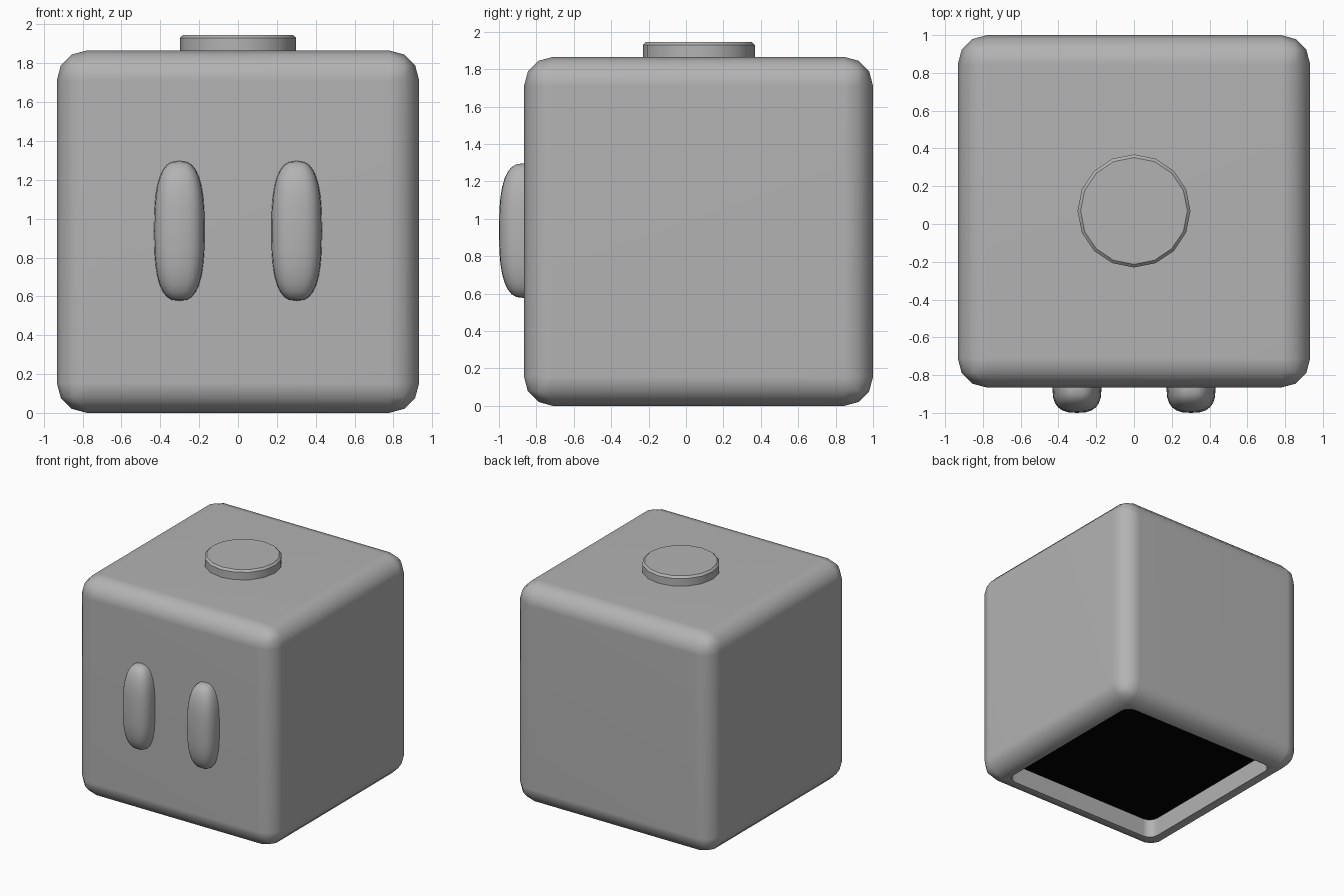
import bpy, bmesh, math
from mathutils import Matrix, Vector

if "Cube" in bpy.data.objects:
    bpy.data.objects.remove(bpy.data.objects["Cube"])


def material(name, value):
    m = bpy.data.materials.new(name)
    m.diffuse_color = (value, value, value, 1.0)
    m.use_nodes = True
    m.node_tree.nodes["Principled BSDF"].inputs["Base Color"].default_value = m.diffuse_color
    return m


GREY = material("mid_grey", 0.45)
BLACK = material("black", 0.0)


def add_object(name, bm, mats, angle):
    mesh = bpy.data.meshes.new(name)
    bm.to_mesh(mesh)
    bm.free()
    for m in mats:
        mesh.materials.append(m)
    ob = bpy.data.objects.new(name, mesh)
    bpy.context.collection.objects.link(ob)
    bpy.ops.object.select_all(action='DESELECT')
    ob.select_set(True)
    bpy.context.view_layer.objects.active = ob
    bpy.ops.object.shade_smooth_by_angle(angle=math.radians(angle))
    return ob


SIZE = 1.866
MID_Y = 0.067

# Body: rounded cube
bm = bmesh.new()
bmesh.ops.create_cube(bm, size=SIZE,
                      matrix=Matrix.Translation((0, MID_Y, SIZE / 2)))
bmesh.ops.bevel(bm, geom=bm.edges[:], offset=0.155, offset_type='OFFSET',
                segments=3, profile=0.5, affect='EDGES')

# Shallow recess pressed up into the underside, with a black ceiling
base = min(bm.faces, key=lambda f: f.calc_center_median().z)
bmesh.ops.inset_region(bm, faces=[base], thickness=0.03)
ceiling = bmesh.ops.extrude_face_region(bm, geom=[base])
top_verts = [g for g in ceiling["geom"] if isinstance(g, bmesh.types.BMVert)]
bmesh.ops.translate(bm, verts=top_verts, vec=(0, 0, 0.16))
if base.is_valid:
    bmesh.ops.delete(bm, geom=[base], context='FACES_ONLY')
corners = [e for v in top_verts for e in v.link_edges
           if abs(e.verts[0].co.z - e.verts[1].co.z) > 0.1]
bmesh.ops.bevel(bm, geom=corners, offset=0.08, segments=3,
                profile=0.5, affect='EDGES')
for f in bm.faces:
    c = f.calc_center_median()
    if abs(c.z - 0.16) < 0.005 and abs(c.x) < 0.1 and abs(c.y - MID_Y) < 0.1:
        f.material_index = 1
bmesh.ops.recalc_face_normals(bm, faces=bm.faces[:])
body = add_object("body", bm, [GREY, BLACK], 35)
weighted = body.modifiers.new("even_faces", 'WEIGHTED_NORMAL')
weighted.keep_sharp = True

# Top button: sixteen-sided disc with a chamfered upper rim
bm = bmesh.new()
bmesh.ops.create_cone(bm, cap_ends=True, segments=16, radius1=0.299, radius2=0.299,
                      depth=0.12, matrix=Matrix.Translation((0, MID_Y + 0.002, 1.886)))
rim = [e for e in bm.edges if all(v.co.z > 1.94 for v in e.verts)]
bmesh.ops.bevel(bm, geom=rim, offset=0.016, segments=1, affect='EDGES')
add_object("top_button", bm, [GREY], 30)


# Eyes: tall, slightly squared ovals half sunk into the front
def eye(name, x):
    bm = bmesh.new()
    bmesh.ops.create_uvsphere(bm, u_segments=24, v_segments=16, radius=1)
    for v in bm.verts:
        p = [math.copysign(abs(c) ** 0.74, c) for c in v.co]
        v.co = (x + 0.13 * p[0], -0.868 + 0.132 * p[1], 0.937 + 0.36 * p[2])
    add_object(name, bm, [GREY], 60)


eye("left_eye", -0.302)
eye("right_eye", 0.302)
